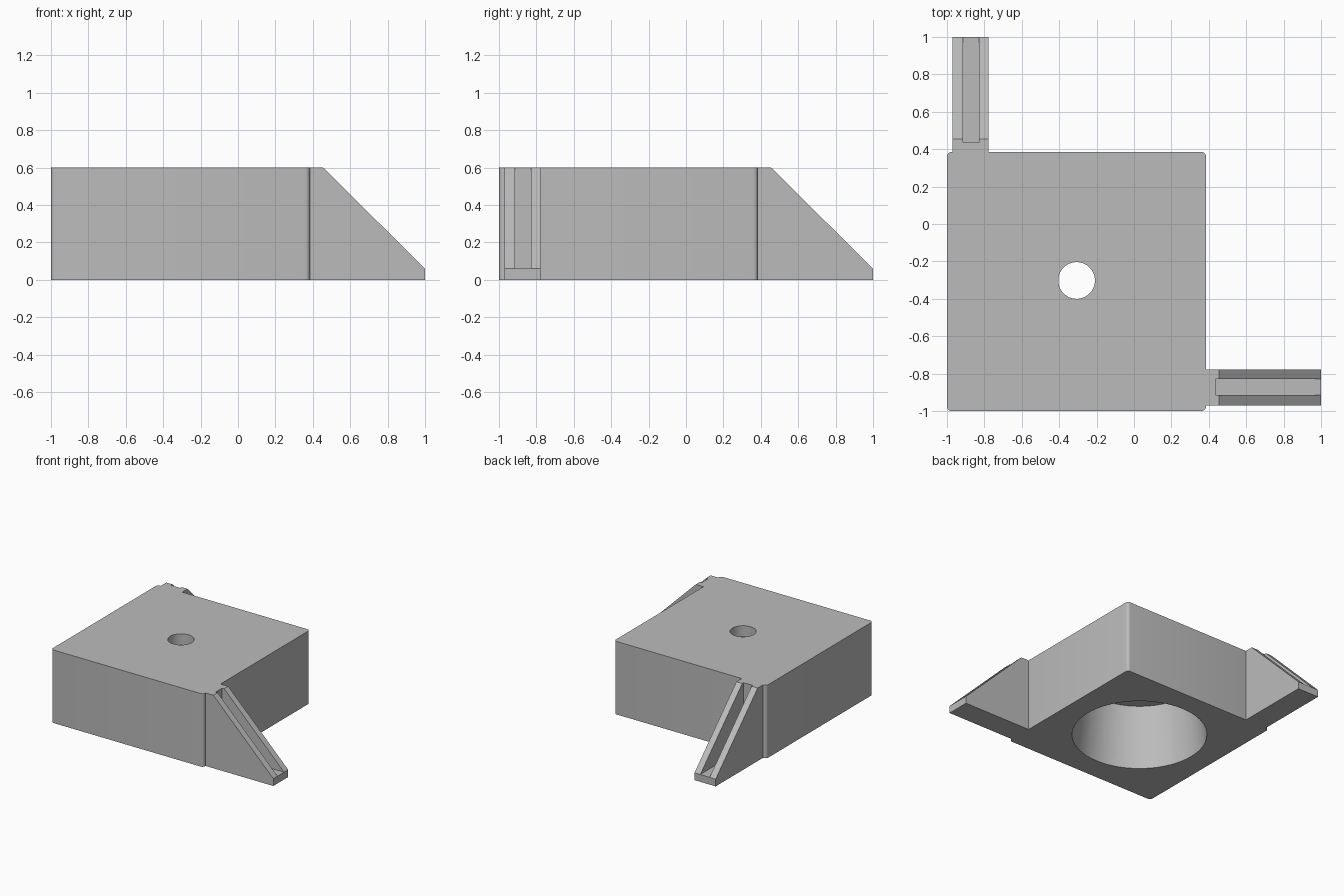
import bpy, bmesh
from mathutils import Matrix, Vector

cube = bpy.data.objects.get("Cube")
if cube:
    bpy.data.objects.remove(cube, do_unlink=True)

grey = bpy.data.materials.new("plain grey")
grey.use_nodes = True
grey.diffuse_color = (0.5, 0.5, 0.5, 1)
grey.node_tree.nodes["Principled BSDF"].inputs["Base Color"].default_value = (0.5, 0.5, 0.5, 1)

HEIGHT = 0.6
EDGE = 0.385       # inner side of the block
CAVITY = 0.51      # depth of the recess underneath
HOLE = (-0.307, -0.302)


def make_object(name, bm):
    bmesh.ops.recalc_face_normals(bm, faces=bm.faces)
    mesh = bpy.data.meshes.new(name)
    bm.to_mesh(mesh)
    bm.free()
    mesh.materials.append(grey)
    obj = bpy.data.objects.new(name, mesh)
    bpy.context.collection.objects.link(obj)
    return obj


def add_box(bm, low, high):
    low, high = Vector(low), Vector(high)
    size = Matrix.Diagonal((*(high - low), 1))
    return bmesh.ops.create_cube(bm, size=1, matrix=Matrix.Translation((low + high) / 2) @ size)


def cutter(name, r_bottom, r_top, z0, z1):
    bm = bmesh.new()
    bmesh.ops.create_cone(bm, cap_ends=True, segments=64, radius1=r_bottom, radius2=r_top,
                          depth=z1 - z0, matrix=Matrix.Translation((*HOLE, (z0 + z1) / 2)))
    obj = make_object(name, bm)
    obj.hide_render = True
    return obj


# Square block with small rounded upright corners
bm = bmesh.new()
add_box(bm, (-1, -1, 0), (EDGE, EDGE, HEIGHT))
upright = [e for e in bm.edges if abs(e.verts[0].co.z - e.verts[1].co.z) > 0.1]
bmesh.ops.bevel(bm, geom=upright, offset=0.025, segments=5, profile=0.5, affect='EDGES')
block = make_object("block", bm)

# Wide recess from below, narrow hole through the top
cutters = [cutter("recess_cutter", 0.51, 0.455, 0, CAVITY),
           cutter("hole_cutter", 0.098, 0.098, CAVITY - 0.1, HEIGHT + 0.1)]
# Let the recess cutter pass through the underside along its own slope
for v in cutters[0].data.vertices:
    if v.co.z < 0.01:
        v.co.z = -0.02
for c in cutters:
    mod = block.modifiers.new(c.name, 'BOOLEAN')
    mod.operation = 'DIFFERENCE'
    mod.solver = 'EXACT'
    mod.object = c
bpy.context.view_layer.objects.active = block
block.select_set(True)
for mod in list(block.modifiers):
    bpy.ops.object.modifier_apply(modifier=mod.name)
for c in cutters:
    bpy.data.objects.remove(c, do_unlink=True)
bpy.ops.object.shade_smooth_by_angle(angle=0.6)


# Sloped arm with a slot: two side walls, a web in the slot end and a floor
SLOPE, SLOT, TOE = 0.455, 0.437, 0.06
OUTER, SLOT_A, SLOT_B, INNER = -0.97, -0.915, -0.83, -0.777


def add_prism(bm, outline, y0, y1):
    face = bm.faces.new([bm.verts.new((x, y0, z)) for x, z in outline])
    ext = bmesh.ops.extrude_face_region(bm, geom=[face])
    moved = [g for g in ext["geom"] if isinstance(g, bmesh.types.BMVert)]
    bmesh.ops.translate(bm, verts=moved, vec=(0, y1 - y0, 0))


def make_arm(name, swap):
    bm = bmesh.new()
    start = EDGE - 0.03
    wall = [(start, 0), (1, 0), (1, TOE), (SLOPE, HEIGHT), (start, HEIGHT)]
    core = [(start, 0), (1, 0), (1, TOE), (SLOT, TOE), (SLOT, HEIGHT), (start, HEIGHT)]
    add_prism(bm, wall, OUTER, SLOT_A)
    add_prism(bm, core, SLOT_A, SLOT_B)
    add_prism(bm, wall, SLOT_B, INNER)
    if swap:
        for v in bm.verts:
            v.co.x, v.co.y = v.co.y, v.co.x
    return make_object(name, bm)


make_arm("right_arm", False)
make_arm("back_arm", True)
